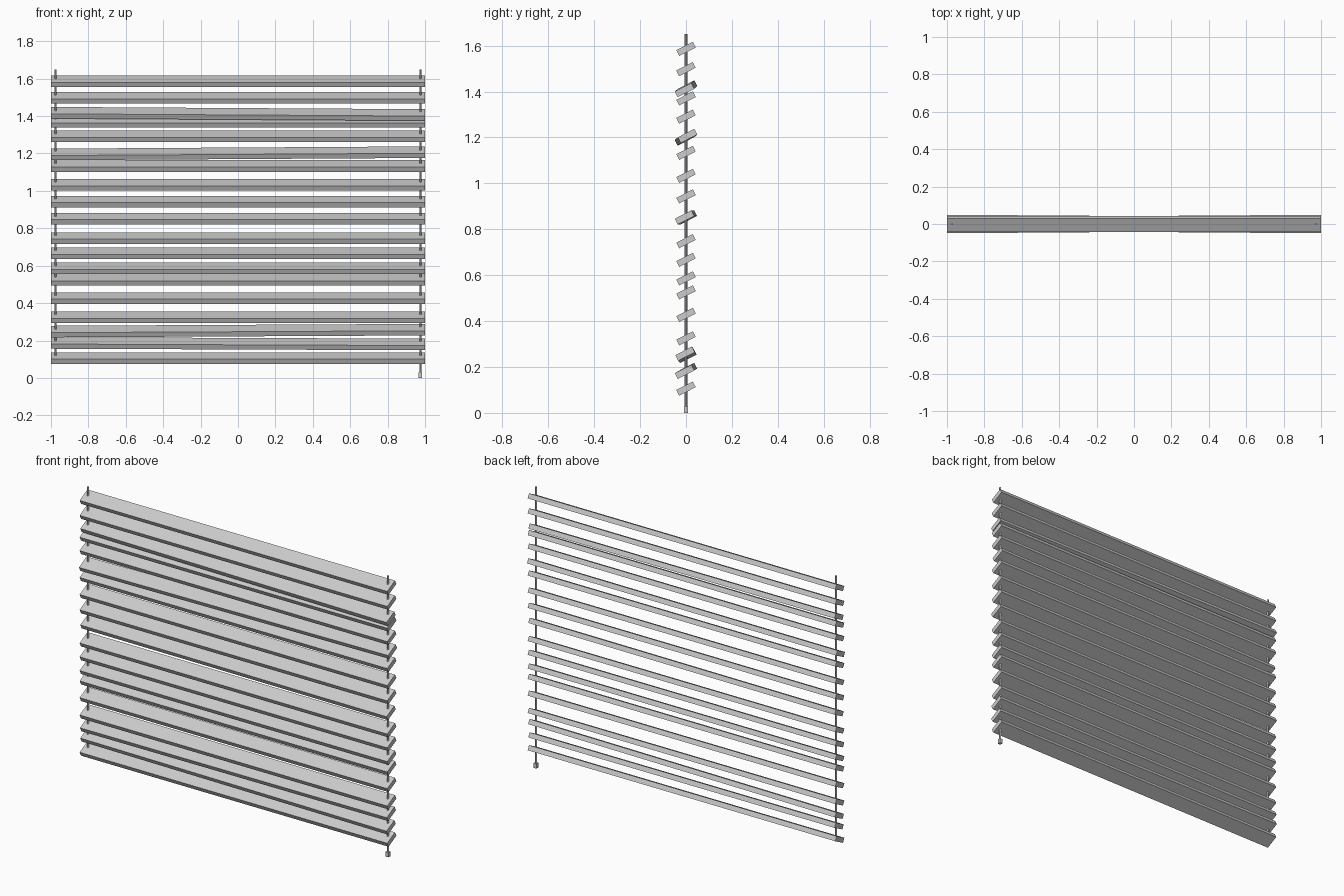
import bpy, math

if "Cube" in bpy.data.objects:
    bpy.data.objects.remove(bpy.data.objects["Cube"])

def box(name, size, loc, rot=(0, 0, 0)):
    bpy.ops.mesh.primitive_cube_add(size=1, location=loc, rotation=rot)
    o = bpy.context.object
    o.name = name
    o.scale = size
    return o

def rod(name, x, z0, z1, r=0.0055):
    bpy.ops.mesh.primitive_cylinder_add(vertices=12, radius=r, depth=z1 - z0,
                                        location=(x, 0, (z0 + z1) / 2))
    o = bpy.context.object
    o.name = name
    bpy.ops.object.shade_smooth_by_angle()
    return o

# slat heights, top to bottom, unevenly spaced
heights = [1.586, 1.498, 1.412, 1.37, 1.291, 1.201, 1.133, 1.033, 0.943, 0.852,
           0.748, 0.667, 0.586, 0.525, 0.427, 0.325, 0.253, 0.183, 0.106]
# a few crooked slats: index -> (lean about y, swing about z)
crooked = {2: (0.006, -0.007), 5: (-0.006, 0.007), 9: (0, -0.006),
           16: (-0.005, -0.004), 17: (0.004, -0.006)}

# slats, all tilted open, lower at the front
for i, z in enumerate(heights):
    lean, swing = crooked.get(i, (0, 0))
    box(f"slat_{i + 1}", (2, 0.081, 0.028), (0, 0, z),
        (math.radians(27), lean, swing))

# cords through the slat ends, and the pull weight on the longer one
rod("left_cord", -0.975, 0.105, 1.65)
rod("right_cord", 0.975, 0.02, 1.65)
box("pull_weight", (0.018, 0.018, 0.028), (0.975, 0, 0.014))
